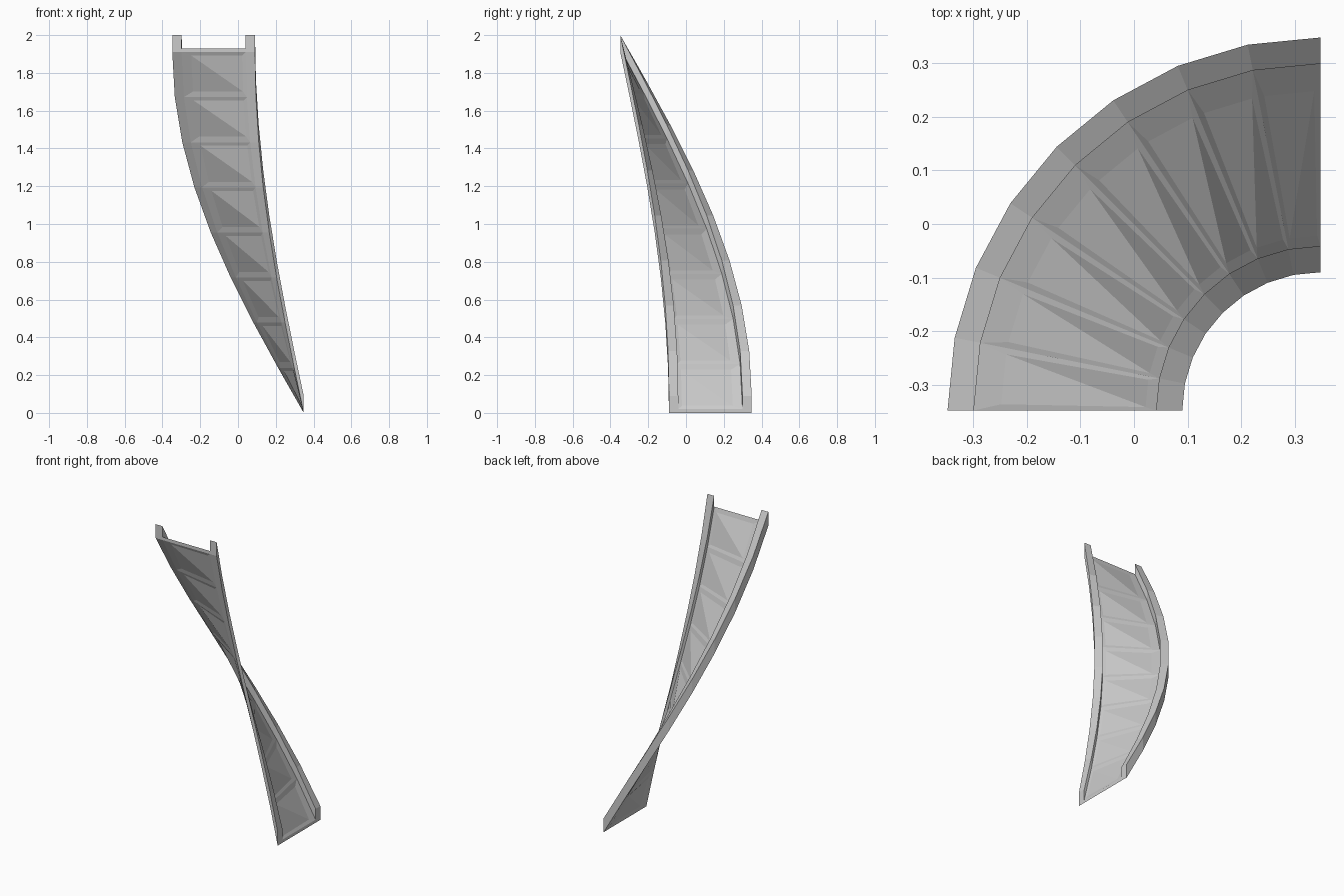
import bpy, bmesh, math

if "Cube" in bpy.data.objects:
    bpy.data.objects.remove(bpy.data.objects["Cube"])

N = 8                        # segments in the quarter turn
CX, CY = 0.348, -0.348       # axis of the spiral
R = (0.258, 0.307, 0.647, 0.696)
RISE, WALL, FLOOR = 1.91, 0.09, 0.02


def pt(s, r, z):
    """Point at s segments along the rising turn, chord-interpolated."""
    i = min(int(s), N - 1)
    f = s - i
    a, b = [math.radians(90 + 90 * k / N) for k in (i, i + 1)]
    x = math.cos(a) * (1 - f) + math.cos(b) * f
    y = math.sin(a) * (1 - f) + math.sin(b) * f
    return (CX + r * x, CY + r * y, z + RISE * s / N)


def finish(bm, name):
    bmesh.ops.remove_doubles(bm, verts=bm.verts, dist=1e-5)
    bmesh.ops.recalc_face_normals(bm, faces=bm.faces)
    me = bpy.data.meshes.new(name)
    bm.to_mesh(me)
    bm.free()
    ob = bpy.data.objects.new(name, me)
    bpy.context.collection.objects.link(ob)


def wall(name, r0, r1):
    bm = bmesh.new()
    prof = [(r0, 0), (r1, 0), (r1, WALL), (r0, WALL)]
    rings = [[bm.verts.new(pt(s, r, z)) for r, z in prof] for s in range(N + 1)]
    for a, b in zip(rings, rings[1:]):
        for i in range(4):
            j = (i + 1) % 4
            bm.faces.new((a[i], a[j], b[j], b[i]))
    bm.faces.new(rings[0])
    bm.faces.new(rings[-1])
    finish(bm, name)


def floor():
    bm = bmesh.new()
    r0, r1 = R[1], R[2]
    for k in range(N):
        for z, dz, flip in ((FLOOR, -0.006, True), (0, 0.006, False)):
            # frame around a sunken panel in each segment
            outer = [bm.verts.new(pt(k + s, r, z)) for s, r in
                     ((0, r0), (0, r1), (1, r1), (1, r0))]
            inner = [bm.verts.new(pt(k + s, r, z + dz)) for s, r in
                     ((.1, r0 + .02), (.1, r1 - .05), (.9, r1 - .05), (.9, r0 + .02))]
            for i in range(4):
                j = (i + 1) % 4
                bm.faces.new((outer[i], outer[j], inner[j], inner[i]))
            # twisted panel split along its diagonal
            a, b, c, d = inner[1:] + inner[:1] if flip else inner
            bm.faces.new((a, b, c))
            bm.faces.new((a, c, d))
    # closing strips at both ends
    for s in (0, N):
        bm.faces.new([bm.verts.new(pt(s, r, z)) for r, z in
                      ((r0, 0), (r1, 0), (r1, FLOOR), (r0, FLOOR))])
    finish(bm, "ramp_floor")


wall("inner_wall", R[0], R[1])
wall("outer_wall", R[2], R[3])
floor()
